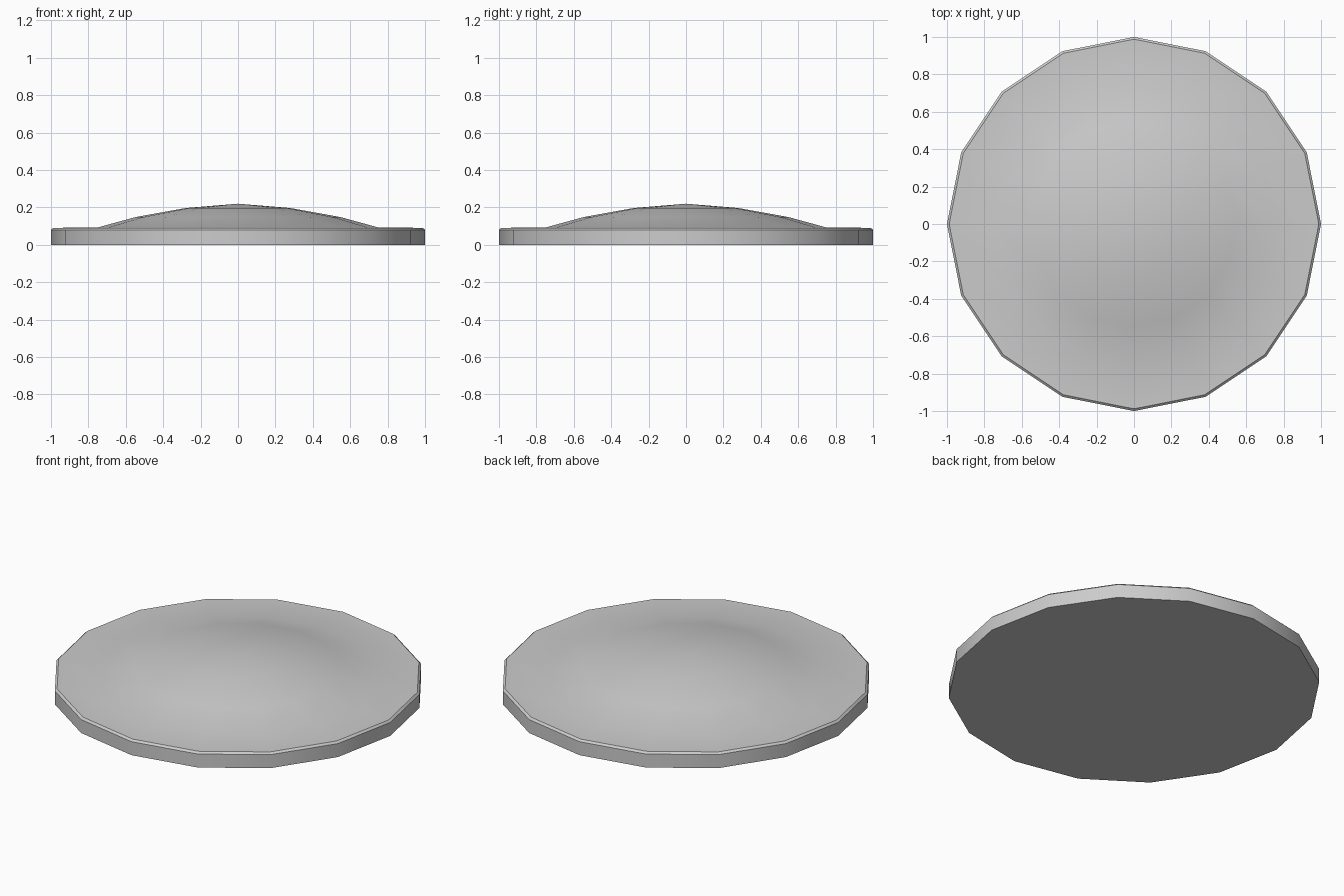
import bpy
import bmesh
from math import cos, sin, tau, radians

cube = bpy.data.objects.get("Cube")
if cube:
    bpy.data.objects.remove(cube)

SIDES = 16

# Light grey material
grey = bpy.data.materials.new("light grey")
grey.use_nodes = True
colour = (0.6, 0.6, 0.6, 1)
grey.diffuse_color = colour
grey.node_tree.nodes["Principled BSDF"].inputs["Base Color"].default_value = colour

# Profile (radius, height): wall, bevelled lip, flat rim, shallow dome
profile = [(1, 0), (1, 0.08), (0.988, 0.091), (0.75, 0.093),
           (0.55, 0.148), (0.28, 0.197)]

bm = bmesh.new()
rings = [[bm.verts.new((r * cos(tau * i / SIDES), r * sin(tau * i / SIDES), z))
          for i in range(SIDES)] for r, z in profile]

# Skin between neighbouring rings
for low, high in zip(rings, rings[1:]):
    for i in range(SIDES):
        j = (i + 1) % SIDES
        bm.faces.new((low[i], low[j], high[j], high[i]))

# Flat underside and dome tip
bm.faces.new(rings[0][::-1])
tip = bm.verts.new((0, 0, 0.22))
for i in range(SIDES):
    bm.faces.new((rings[-1][i], rings[-1][(i + 1) % SIDES], tip))

mesh = bpy.data.meshes.new("domed_disc")
bm.to_mesh(mesh)
bm.free()
mesh.materials.append(grey)

disc = bpy.data.objects.new("domed_disc", mesh)
bpy.context.collection.objects.link(disc)

# Smooth dome and wall, crisp lip and base edges
bpy.ops.object.select_all(action="DESELECT")
disc.select_set(True)
bpy.context.view_layer.objects.active = disc
bpy.ops.object.shade_smooth_by_angle(angle=radians(30))
